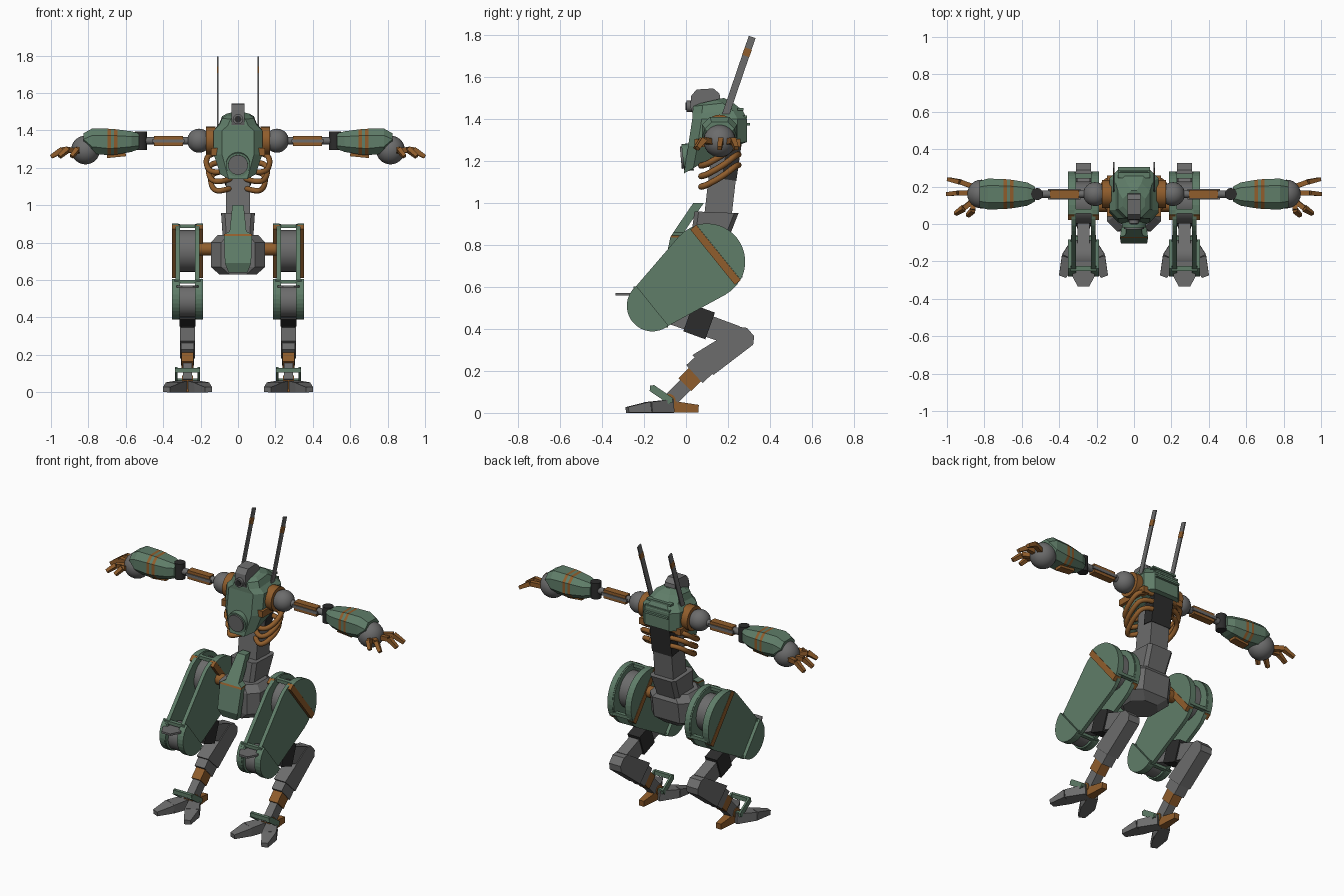
import bpy, bmesh
from math import pi, sin, cos, atan2, acos
from mathutils import Vector as V, Matrix

if "Cube" in bpy.data.objects:
    bpy.data.objects.remove(bpy.data.objects["Cube"])


def material(name, rgb):
    m = bpy.data.materials.new(name)
    m.use_nodes = True
    m.diffuse_color = (*rgb, 1)
    m.node_tree.nodes["Principled BSDF"].inputs["Base Color"].default_value = (*rgb, 1)
    return m


GREEN = material("sage green", (.115, .205, .14))
ORANGE = material("burnt orange", (.28, .11, .025))
GRAY = material("steel gray", (.15, .15, .15))
BLACK = material("charcoal", (.025, .025, .025))
rounded = []


def finish(name, bm, mats, mirror=False, smooth=False):
    bmesh.ops.recalc_face_normals(bm, faces=bm.faces)
    me = bpy.data.meshes.new(name)
    bm.to_mesh(me)
    bm.free()
    ob = bpy.data.objects.new(name, me)
    bpy.context.collection.objects.link(ob)
    for m in mats:
        me.materials.append(m)
    if mirror:
        ob.modifiers.new("Mirror", 'MIRROR').use_mirror_merge = False
    if smooth:
        rounded.append(ob)
    return ob


def loft(name, rings, mat, mirror=False, smooth=False, bands=()):
    """Skin rings of points; bands lists the ring gaps painted orange."""
    bm = bmesh.new()
    vs = [[bm.verts.new(p) for p in r] for r in rings]
    n = len(vs[0])
    for k in range(len(vs) - 1):
        for i in range(n):
            j = (i + 1) % n
            f = bm.faces.new((vs[k][i], vs[k][j], vs[k + 1][j], vs[k + 1][i]))
            f.material_index = int(k in bands)
    bm.faces.new(vs[0])
    bm.faces.new(vs[-1])
    return finish(name, bm, [mat, ORANGE], mirror, smooth)


def frame(a, b):
    d = (V(b) - V(a)).normalized()
    side = V((0, 1, 0)) if abs(d.x) > .7 else V((1, 0, 0))
    up = d.cross(side).normalized()
    return up.cross(d), up


def beam(name, mat, a, b, s0, s1=None, mirror=True):
    """Tapered bar from a to b; sizes are (side width, thickness)."""
    u, w = frame(a, b)
    rings = [[V(p) + u * s[0] / 2 * i + w * s[1] / 2 * j
              for i, j in ((-1, -1), (1, -1), (1, 1), (-1, 1))]
             for p, s in ((a, s0), (b, s1 or s0))]
    return loft(name, rings, mat, mirror)


def cyl(name, mat, a, b, r, r1=None, mirror=True, n=24):
    u, w = frame(a, b)
    rings = [[V(p) + u * q * cos(2 * pi * i / n) + w * q * sin(2 * pi * i / n) for i in range(n)]
             for p, q in ((a, r), (b, r1 or r))]
    return loft(name, rings, mat, mirror, True)


def ball(name, mat, c, r, mirror=True):
    bm = bmesh.new()
    bmesh.ops.create_uvsphere(bm, u_segments=24, v_segments=14, radius=r, matrix=Matrix.Translation(c))
    return finish(name, bm, [mat], mirror, True)


def prism(name, mat, profile, x0, x1, mirror=False):
    """Extrude a side profile of (y, z) points across x."""
    return loft(name, [[(x, y, z) for y, z in profile] for x in (x0, x1)], mat, mirror)


def octagon(hx, y0, y1, c):
    return [(-hx + c, y0), (hx - c, y0), (hx, y0 + c), (hx, y1 - c),
            (hx - c, y1), (-hx + c, y1), (-hx, y1 - c), (-hx, y0 + c)]


# Chest hull: chamfered rings as (front z, back z, half width, front y, back y)
rings = []
for zf, zb, hx, y0, y1 in ((1.14, 1.27, .095, -.01, .22), (1.27, 1.29, .13, .01, .29),
                           (1.40, 1.40, .13, .03, .29), (1.425, 1.44, .10, .03, .27),
                           (1.46, 1.48, .085, .035, .22), (1.47, 1.50, .06, .05, .18)):
    rings.append([(x, y, zf + (zb - zf) * (y - y0) / (y1 - y0)) for x, y in octagon(hx, y0, y1, .045)])
loft("chest_hull", rings, GREEN)
cyl("chest_port_rim", GREEN, (0, .03, 1.22), (0, -.015, 1.215), .065, mirror=False)
cyl("chest_port", GRAY, (0, .03, 1.22), (0, -.025, 1.215), .053, mirror=False)
beam("back_plate", BLACK, (0, .205, 1.11), (0, .235, 1.32), (.14, .07), mirror=False)
for k in range(3):
    z = 1.445 - .035 * k
    beam("back_ridge", GREEN, (-.085, .26 + .015 * k, z), (.085, .26 + .015 * k, z), (.03, .012), mirror=False)

# Head with single eye
prism("head", GRAY, [(.03, 1.43), (.02, 1.46), (.025, 1.51), (.05, 1.54), (.13, 1.545),
                     (.16, 1.52), (.165, 1.47), (.15, 1.43)], -.036, .036)
cyl("eye_socket", GRAY, (0, .04, 1.46), (0, .003, 1.46), .027, mirror=False)
cyl("eye", BLACK, (0, .03, 1.46), (0, -.002, 1.46), .018, mirror=False)

# Blade antennas
beam("antenna", GRAY, (.108, .185, 1.41), (.108, .315, 1.79), (.007, .034))
beam("antenna_band", ORANGE, (.108, .284, 1.70), (.108, .297, 1.735), (.009, .036))

# Rib hoses, three on each side
cu = bpy.data.curves.new("rib_hoses", 'CURVE')
cu.dimensions, cu.bevel_depth, cu.bevel_resolution = '3D', .015, 2
cu.materials.append(ORANGE)
for s in (-1, 1):
    for k in range(3):
        dz, w = .05 * k, .012 * k
        pts = [(.07, .25, 1.18 + dz), (.13 + w, .24, 1.18 + dz), (.15 + w, .18, 1.13 + dz),
               (.13 + w, .09, 1.08 + dz), (.09, .06, 1.075 + dz), (.04, .12, 1.09 + dz)]
        sp = cu.splines.new('NURBS')
        sp.points.add(len(pts) - 1)
        sp.use_endpoint_u, sp.order_u, sp.resolution_u = True, 3, 5
        for p, (x, y, z) in zip(sp.points, pts):
            p.co = (s * x, y, z, 1)
bpy.context.collection.objects.link(bpy.data.objects.new("rib_hoses", cu))

# Waist and pelvis
beam("spine", GRAY, (0, .15, .92), (0, .19, 1.27), (.13, .13), mirror=False)
loft("waist_collar", [[(x, y, z + .04 * (.15 - y)) for x, y in octagon(hx, y0, y1, .02)]
                      for z, hx, y0, y1 in ((.80, .08, .02, .19), (.955, .09, .04, .25))], GRAY)
loft("pelvis", [[(x, y, z) for x, y in octagon(hx, y0, y1, .055)]
                for z, hx, y0, y1 in ((.63, .10, -.03, .15), (.67, .145, -.04, .19),
                                      (.80, .145, -.04, .21), (.84, .11, -.02, .19))], GRAY)
loft("groin_plate", [[(-hx, y, z), (hx, y, z), (hx * .9, y + .05, z), (-hx * .9, y + .05, z)]
                     for z, y, hx in ((.64, -.085, .05), (.69, -.105, .07), (.835, -.075, .075),
                                      (.845, -.07, .075), (.86, -.06, .045), (1.0, .035, .03))],
     GREEN, bands=(2,))
cyl("hip_axle", ORANGE, (.12, .10, .765), (.24, .10, .765), .035)

# Thigh: two-circle side outline, split into thin plates and thick end caps
A, B, RA, RB = V((.10, .72)), V((-.16, .51)), .18, .12
axis = (A - B).normalized()
across = V((axis.y, -axis.x))
ang = atan2(-axis.y, -axis.x)
spread = acos((RA - RB) / (A - B).length)


def arc(c, r, a0, a1, n=16):
    return [c + r * V((cos(a0 + (a1 - a0) * i / n), sin(a0 + (a1 - a0) * i / n))) for i in range(n + 1)]


outline = arc(B, RB, ang - spread, ang + spread) + arc(A, RA, ang + spread, ang + 2 * pi - spread)
cut = acos(.07 / RA)
upper_cap = arc(A, RA + .002, ang + pi - cut, ang + pi + cut)
lower_cap = arc(B, RB + .002, ang - pi / 2, ang + pi / 2)
for side, x0, x1, c0, c1 in (("inner", .207, .23, .187, .222), ("outer", .31, .333, .318, .353)):
    prism(side + "_thigh_plate", GREEN, outline, x0, x1, True)
    prism(side + "_hip_cap", GREEN, upper_cap, c0, c1, True)
    prism(side + "_knee_cap", GREEN, lower_cap, c0, c1, True)
    for off, h, mat, t, nm in ((.052, .169, ORANGE, .036, "hip_stripe"), (-.02, .118, GREEN, .02, "knee_seam")):
        c = (A if off > 0 else B) + axis * off
        p, q = c + across * h, c - across * h
        x, w = (c0 + c1) / 2, (.037 if mat == ORANGE else .028)
        beam(side + "_" + nm, mat, (x, *p), (x, *q), (w, t))
cyl("hip_drum", GRAY, (.215, .115, .755), (.325, .115, .755), .112)
cyl("knee_drum", GRAY, (.215, -.17, .485), (.325, -.17, .485), .085)
for c, r, h in ((A + axis * .08, RA, .15), (B - axis * .01, RB, .112)):
    for s in (-1, 1):
        p = c + across * h * s
        beam("thigh_crossbar", GREEN, (.2, *p), (.34, *p), (.025, .02))
loft("knee_blade", [[(x, y, z) for x, y in ((.21, -.2), (.21, -.28), (.24, -.335), (.30, -.335),
                                            (.33, -.28), (.33, -.2))] for z in (.56, .572)], GRAY, True)

# Backward shank, hock and ankle
X = .27
beam("upper_shank", GRAY, (X, -.15, .505), (X, .24, .365), (.065, .11), (.07, .10))
beam("shank_sleeve", BLACK, (X, .01, .452), (X, .115, .414), (.085, .135))
prism("lower_shank", GRAY, [(.25, .41), (.29, .405), (.325, .365), (.32, .325), (.13, .18), (.03, .275)],
      X - .04, X + .04, True)
beam("lower_shank_collar", GRAY, (X, .10, .24), (X, .04, .185), (.07, .115))
beam("ankle_sleeve", ORANGE, (X, .045, .185), (X, -.005, .135), (.062, .085))
beam("ankle_rod", GRAY, (X, .02, .155), (X, -.09, .045), (.05, .07))

# Ankle guard loop
for x in (X - .06, X + .06):
    beam("ankle_guard_side", GREEN, (x, -.165, .12), (x, -.07, .055), (.012, .035))
for y, z in ((-.16, .118), (-.075, .06)):
    beam("ankle_guard_bar", GREEN, (X - .065, y, z), (X + .065, y, z), (.022, .025))

# Foot with two splayed toes and a heel
for s in (-1, 1):
    beam("toe", GRAY, (X + s * .02, -.07, .032), (X + s * .075, -.18, .026), (.06, .064), (.085, .052))
    beam("toe_tip", GRAY, (X + s * .075, -.18, .026), (X + s * .112, -.28, .014), (.085, .052), (.04, .028))
beam("heel", ORANGE, (X, -.11, .032), (X, .06, .02), (.06, .064), (.035, .036))
cyl("ankle_pivot", ORANGE, (X - .03, -.08, .06), (X + .03, -.08, .06), .03)

# Shoulder and upper arm
Y, Z = .16, 1.345
cyl("shoulder_ring", ORANGE, (.12, Y, Z), (.172, Y, Z), .075)
beam("shoulder_bracket", ORANGE, (.125, .04, 1.285), (.125, .26, 1.285), (.04, .04))
ball("shoulder_ball", GRAY, (.208, Y, Z), .064)
cyl("upper_arm_rod", GRAY, (.25, Y, Z), (.51, Y, Z), .02)
beam("upper_arm_sleeve", ORANGE, (.295, Y, Z - .002), (.45, Y, Z - .002), (.045, .054))
beam("upper_arm_rail", GRAY, (.285, Y, Z - .002), (.46, Y, Z - .002), (.056, .018))
cyl("elbow", BLACK, (.518, Y, 1.295), (.518, Y, 1.395), .032)

# Forearm shell with two stripes: (x, half depth, bottom z, top z)
rings = []
for x, hy, z0, z1 in ((.53, .04, 1.30, 1.385), (.57, .062, 1.285, 1.395), (.645, .075, 1.272, 1.405),
                      (.662, .077, 1.27, 1.407), (.68, .079, 1.268, 1.408), (.697, .08, 1.268, 1.409),
                      (.78, .083, 1.275, 1.41), (.825, .07, 1.32, 1.385)):
    c = hy * .45
    rings.append([(x, Y + dy, z) for dy, z in ((-hy + c, z0), (hy - c, z0), (hy, z0 + c), (hy, z1 - c),
                                               (hy - c, z1), (c - hy, z1), (-hy, z1 - c), (-hy, z0 + c))])
loft("forearm", rings, GREEN, True, bands=(2, 4))
beam("forearm_vent", ORANGE, (.60, Y, 1.272), (.70, Y, 1.262), (.05, .02))

# Hand with jointed fingers
ball("hand_ball", GRAY, (.815, Y, 1.295), .077)
for y0, x1, y1, x2, y2 in ((.20, .93, .225, .995, .24), (.165, .94, .165, 1.0, .16),
                           (.125, .91, .085, .955, .055), (.10, .86, .075, .89, .045)):
    a, b, c = (.86, y0, 1.29), (x1, y1, 1.298), (x2, y2, 1.26)
    beam("finger_base", ORANGE, a, b, (.026, .028))
    beam("finger_tip", ORANGE, b, c, (.026, .03), (.02, .02))

# Smooth the round parts, keeping their rims sharp
bpy.ops.object.select_all(action='DESELECT')
for ob in rounded:
    ob.select_set(True)
bpy.context.view_layer.objects.active = rounded[0]
bpy.ops.object.shade_smooth_by_angle()
